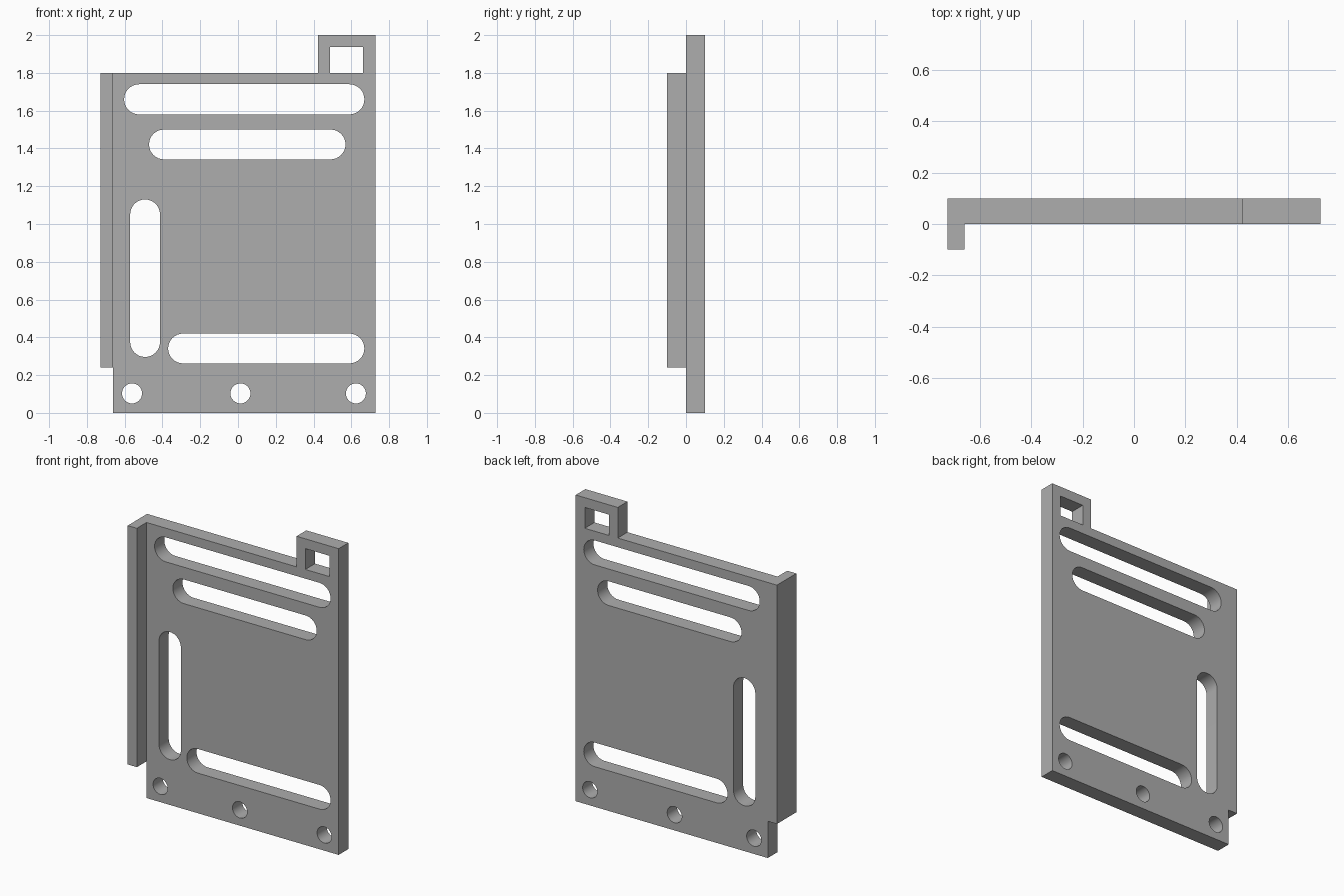
import bpy, bmesh
from math import radians, pi, sin, cos
from mathutils import Matrix

cube = bpy.data.objects.get("Cube")
if cube:
    bpy.data.objects.remove(cube, do_unlink=True)

THICK = 0.10

grey = bpy.data.materials.new("plain_grey")
grey.use_nodes = True
colour = (0.42, 0.42, 0.42, 1)
grey.diffuse_color = colour
grey.node_tree.nodes["Principled BSDF"].inputs["Base Color"].default_value = colour


def rect(x0, x1, z0, z1):
    return [(x0, z0), (x1, z0), (x1, z1), (x0, z1)]


def slot(x0, x1, z0, z1, steps=16):
    """Round-ended slot filling the given bounds; a circle when square."""
    r = min(x1 - x0, z1 - z0) / 2
    wide = x1 - x0 >= z1 - z0
    if wide:
        ends = [(x1 - r, z0 + r, -pi / 2), (x0 + r, z0 + r, pi / 2)]
    else:
        ends = [(x0 + r, z1 - r, 0), (x0 + r, z0 + r, pi)]
    return [(cx + r * cos(a + pi * i / steps), cz + r * sin(a + pi * i / steps))
            for cx, cz, a in ends for i in range(steps + 1)]


def hole(cx, cz, r=0.053):
    return slot(cx - r, cx + r, cz - r, cz + r)


def extruded(name, loops, y0, y1):
    """Fill the loops (inner ones become openings) and extrude from y0 to y1."""
    curve = bpy.data.curves.new(name + "_profile", 'CURVE')
    curve.dimensions = '2D'
    curve.fill_mode = 'BOTH'
    curve.extrude = (y1 - y0) / 2
    for loop in loops:
        spline = curve.splines.new('POLY')
        spline.points.add(len(loop) - 1)
        for point, (x, z) in zip(spline.points, loop):
            point.co = (x, z, 0, 1)
        spline.use_cyclic_u = True
    helper = bpy.data.objects.new(name + "_profile", curve)
    bpy.context.collection.objects.link(helper)
    graph = bpy.context.evaluated_depsgraph_get()
    mesh = bpy.data.meshes.new_from_object(helper.evaluated_get(graph))
    bpy.data.objects.remove(helper, do_unlink=True)

    # Stand the profile upright and weld caps to walls
    mesh.transform(Matrix.Translation((0, (y0 + y1) / 2, 0)) @ Matrix.Rotation(radians(90), 4, 'X'))
    bm = bmesh.new()
    bm.from_mesh(mesh)
    bmesh.ops.remove_doubles(bm, verts=bm.verts, dist=1e-4)
    bmesh.ops.recalc_face_normals(bm, faces=bm.faces)
    bm.to_mesh(mesh)
    bm.free()
    mesh.name = name
    mesh.materials.clear()
    mesh.materials.append(grey)
    obj = bpy.data.objects.new(name, mesh)
    bpy.context.collection.objects.link(obj)
    bpy.ops.object.select_all(action='DESELECT')
    obj.select_set(True)
    bpy.context.view_layer.objects.active = obj
    bpy.ops.object.shade_smooth_by_angle(angle=radians(30))
    return obj


# Main plate outline with the raised corner tab
outline = [(-0.661, 0), (0.727, 0), (0.727, 2), (0.423, 2), (0.423, 1.8), (-0.661, 1.8)]
openings = [
    rect(0.487, 0.661, 1.80, 1.936),      # tab window
    slot(-0.603, 0.669, 1.58, 1.74),      # upper slots
    slot(-0.471, 0.569, 1.342, 1.50),
    slot(-0.571, -0.413, 0.296, 1.13),    # upright slot
    slot(-0.37, 0.669, 0.262, 0.42),      # lower slot
]
# Row of fixing holes along the bottom
openings += [hole(x, 0.103) for x in (-0.561, 0.013, 0.624)]
extruded("main_plate", [outline] + openings, 0, THICK)

# Side flange, projecting forward of the plate
extruded("side_flange", [rect(-0.727, -0.661, 0.24, 1.8)], -THICK, THICK)
